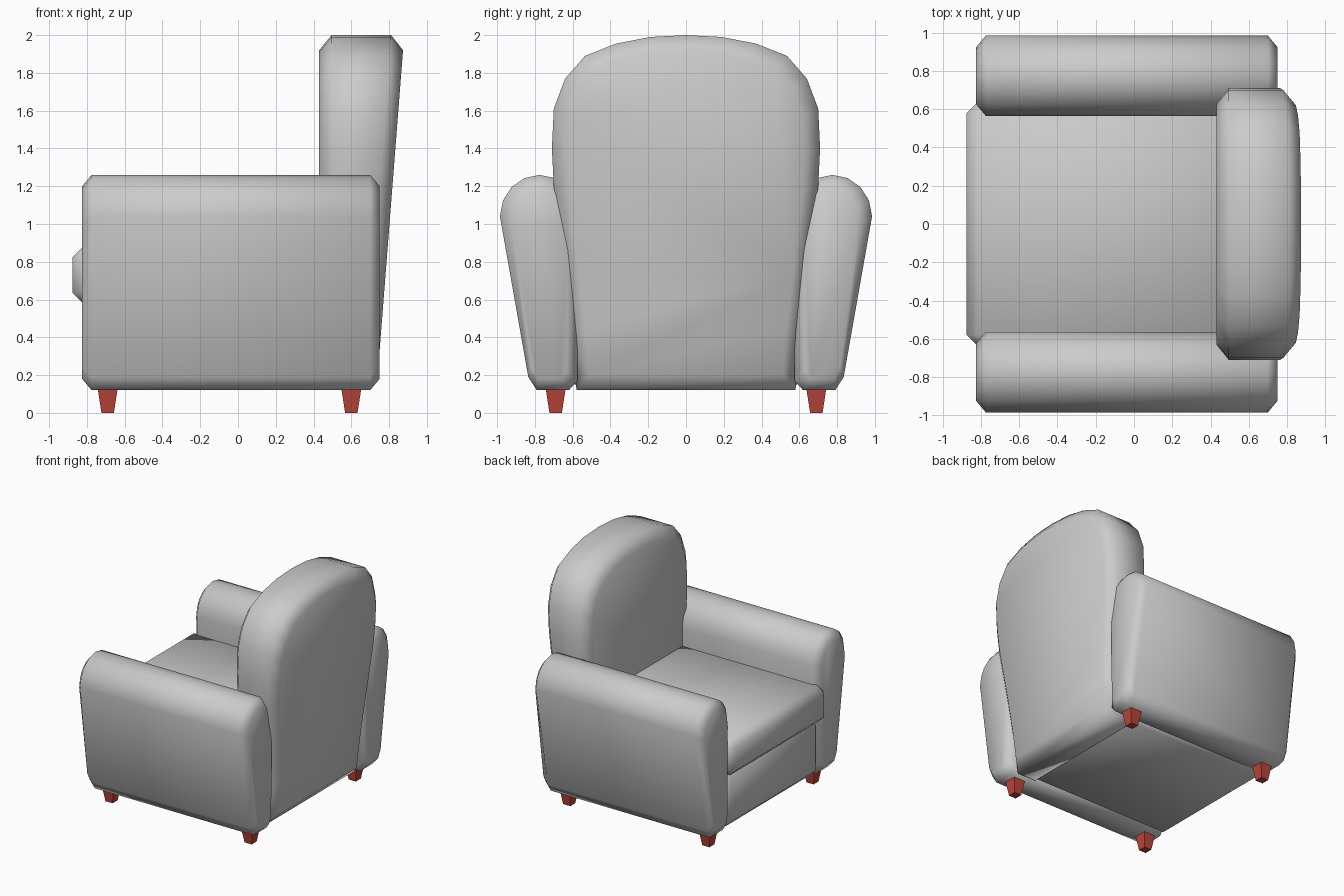
import bpy, bmesh, math

if "Cube" in bpy.data.objects:
    bpy.data.objects.remove(bpy.data.objects["Cube"], do_unlink=True)


def material(name, colour):
    m = bpy.data.materials.new(name)
    m.use_nodes = True
    m.diffuse_color = colour
    m.node_tree.nodes["Principled BSDF"].inputs["Base Color"].default_value = colour
    return m


fabric = material("grey fabric", (0.6, 0.6, 0.6, 1))
wood = material("red wood", (0.5, 0.06, 0.045, 1))


def finish(name, bm, mat, angle=None):
    bmesh.ops.recalc_face_normals(bm, faces=bm.faces)
    mesh = bpy.data.meshes.new(name)
    bm.to_mesh(mesh)
    bm.free()
    mesh.materials.append(mat)
    ob = bpy.data.objects.new(name, mesh)
    bpy.context.collection.objects.link(ob)
    if angle:
        bpy.ops.object.select_all(action="DESELECT")
        ob.select_set(True)
        bpy.context.view_layer.objects.active = ob
        bpy.ops.object.shade_smooth_by_angle(angle=math.radians(angle))
    return ob


def loft(name, profile, stations, mat):
    """Skin a y-z profile along x; each station is (x, inset, lean)."""
    bm = bmesh.new()
    ys, zs = zip(*profile)
    cy, cz = (min(ys) + max(ys)) / 2, (min(zs) + max(zs)) / 2
    wy, wz = max(ys) - min(ys), max(zs) - min(zs)
    rings = []
    for x, inset, lean in stations:
        ky, kz = 1 - 2 * inset / wy, 1 - 2 * inset / wz
        ring = []
        for y, z in profile:
            nz = cz + (z - cz) * kz
            ring.append(bm.verts.new((x + lean * nz, cy + (y - cy) * ky, nz)))
        rings.append(ring)
    n = len(profile)
    for a, b in zip(rings, rings[1:]):
        for i in range(n):
            j = (i + 1) % n
            bm.faces.new((a[i], a[j], b[j], b[i]))
    bm.faces.new(rings[0])
    bm.faces.new(rings[-1])
    return finish(name, bm, mat, 60)


def soft_box(name, lo, hi, bevel, mat):
    bm = bmesh.new()
    bmesh.ops.create_cube(bm, size=1)
    for v in bm.verts:
        v.co = [l if c < 0 else h for c, l, h in zip(v.co, lo, hi)]
    bmesh.ops.bevel(bm, geom=bm.edges[:], offset=bevel, segments=1,
                    affect="EDGES", profile=0.5)
    return finish(name, bm, mat, 60)


# Arms: flared outside, rounded top, chamfered ends
dome = [(0.775 + 0.21 * math.cos(math.pi * i / 8),
         1.04 + 0.22 * math.sin(math.pi * i / 8)) for i in range(9)]
arm = [(0.575, 0.17), (0.62, 0.12), (0.79, 0.12), (0.835, 0.19)] + dome
ends = [(-0.825, 0.06, 0), (-0.775, 0, 0), (0.70, 0, 0), (0.75, 0.06, 0)]
for side, s in (("left", 1), ("right", -1)):
    loft(side + "_arm", [(s * y, z) for y, z in arm], ends, fabric)

# Back rest: rounded top, tapering to the floor, leaning rear face
half = [(0.58, 0.12), (0.60, 0.4), (0.635, 0.7), (0.70, 1.2), (0.71, 1.4),
        (0.70, 1.61), (0.64, 1.77), (0.535, 1.89), (0.37, 1.955), (0.19, 1.99)]
outline = half + [(0, 2.0)] + [(-y, z) for y, z in reversed(half)]
loft("back_rest", outline,
     [(0.43, 0.08, 0), (0.495, 0, 0), (0.655, 0, 0.078), (0.724, 0.08, 0.078)], fabric)

# Seat: base and overhanging cushion
soft_box("seat_base", (-0.81, -0.61, 0.125), (0.6, 0.61, 0.6), 0.05, fabric)
soft_box("seat_cushion", (-0.875, -0.64, 0.575), (0.6, 0.64, 0.885), 0.06, fabric)

# Legs: tapered square blocks
for end, x in (("front", -0.69), ("rear", 0.60)):
    for side, y in (("left", 0.69), ("right", -0.69)):
        bm = bmesh.new()
        bmesh.ops.create_cube(bm, size=1)
        for v in bm.verts:
            top = v.co.z > 0
            w = 0.106 if top else 0.066
            v.co = (x + v.co.x * w, y + v.co.y * w, 0.13 if top else 0)
        finish(f"{end}_{side}_leg", bm, wood)
